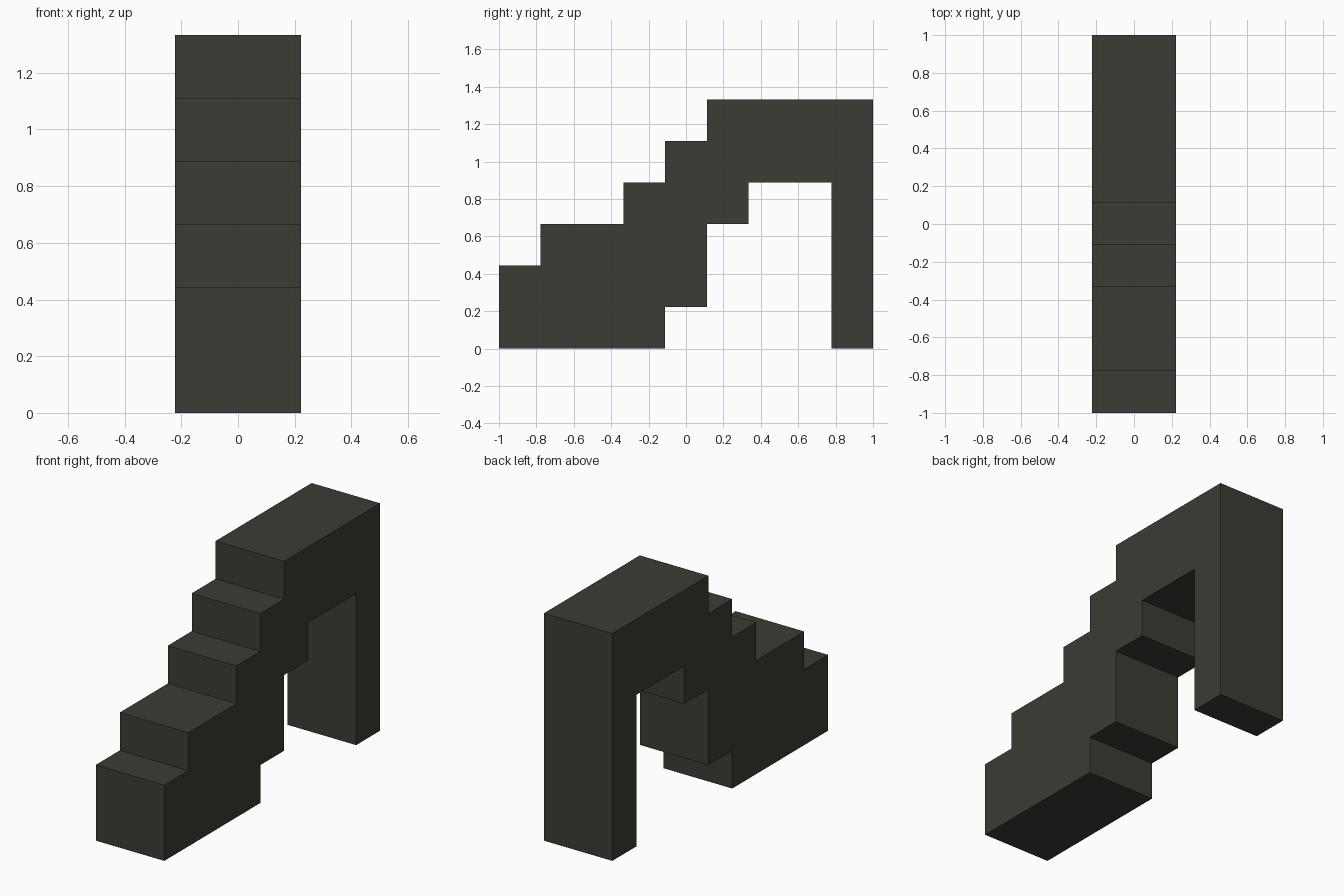
import bpy, bmesh

if "Cube" in bpy.data.objects:
    bpy.data.objects.remove(bpy.data.objects["Cube"])

U = 2 / 9            # one block of the stepped grid
HALF_WIDTH = U       # the model is two blocks wide

# Side outline in blocks: (distance from the front, height)
OUTLINE = [
    (0, 0), (4, 0), (4, 1), (5, 1), (5, 3), (6, 3), (6, 4), (8, 4),   # stepped underside
    (8, 0), (9, 0), (9, 6),                                           # rear leg
    (5, 6), (5, 5), (4, 5), (4, 4), (3, 4), (3, 3), (1, 3), (1, 2), (0, 2),  # stairs
]

stone = bpy.data.materials.new("dark grey stone")
stone.diffuse_color = (0.045, 0.045, 0.036, 1)
stone.use_nodes = True
stone.node_tree.nodes["Principled BSDF"].inputs["Base Color"].default_value = stone.diffuse_color

# Staircase: side outline extruded across the width
bm = bmesh.new()
side = bm.faces.new([bm.verts.new((-HALF_WIDTH, -1 + y * U, z * U)) for y, z in OUTLINE])
ext = bmesh.ops.extrude_face_region(bm, geom=[side], use_keep_orig=True)
moved = [g for g in ext["geom"] if isinstance(g, bmesh.types.BMVert)]
bmesh.ops.translate(bm, verts=moved, vec=(2 * HALF_WIDTH, 0, 0))
bmesh.ops.recalc_face_normals(bm, faces=bm.faces[:])

mesh = bpy.data.meshes.new("staircase")
bm.to_mesh(mesh)
bm.free()
mesh.materials.append(stone)
bpy.context.collection.objects.link(bpy.data.objects.new("staircase", mesh))
